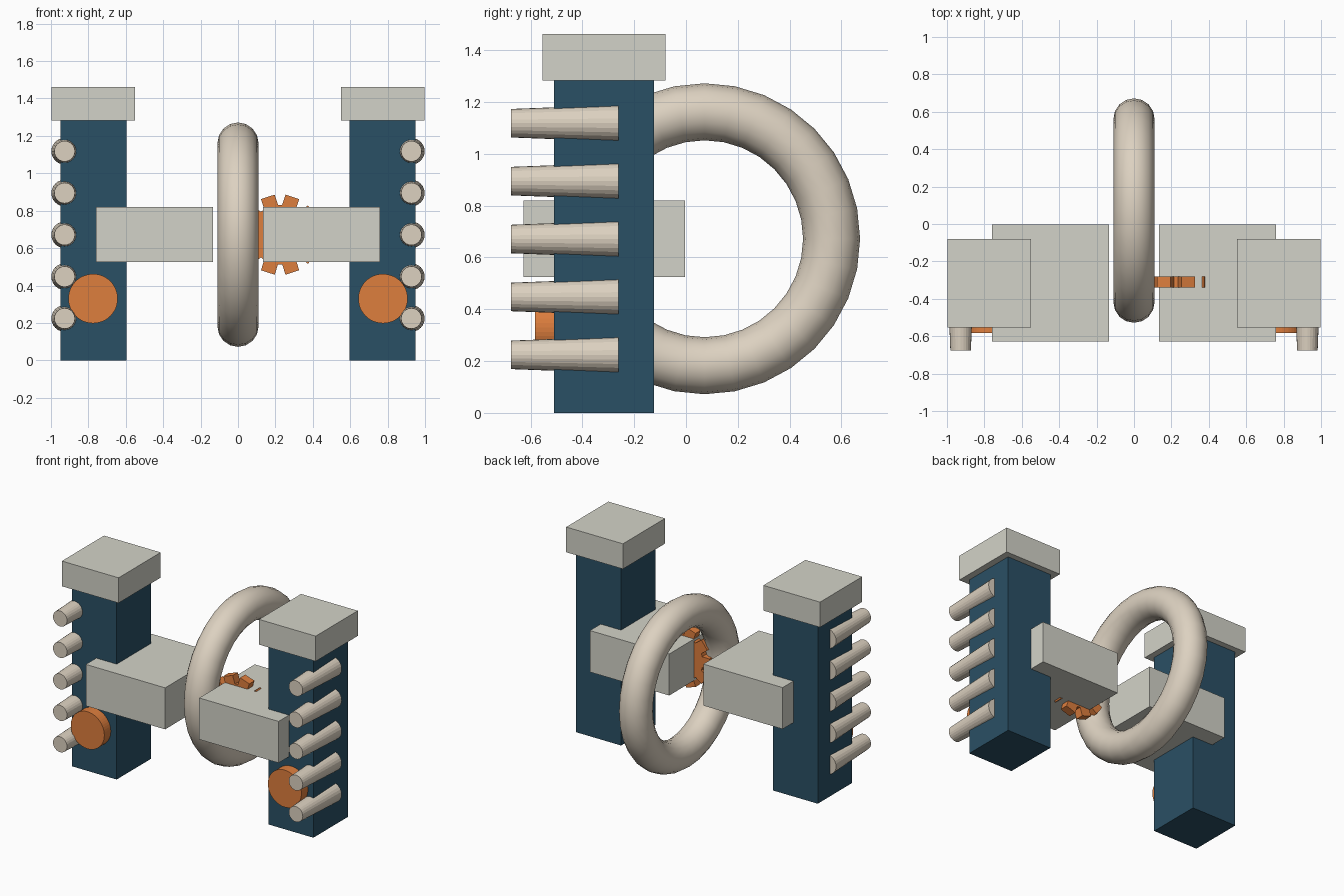
import bpy, bmesh
from math import pi, sin, cos
from mathutils import Matrix, Vector

if "Cube" in bpy.data.objects:
    bpy.data.objects.remove(bpy.data.objects["Cube"])


def material(name, rgb):
    m = bpy.data.materials.new(name)
    m.diffuse_color = (*rgb, 1)
    m.use_nodes = True
    m.node_tree.nodes["Principled BSDF"].inputs["Base Color"].default_value = m.diffuse_color
    return m


NAVY = material("navy", (0.023, 0.08, 0.13))
ORANGE = material("orange", (0.73, 0.21, 0.048))
CREAM = material("cream", (0.72, 0.64, 0.53))
STONE = material("stone", (0.65, 0.65, 0.58))


def finish(name, bm, mat):
    bmesh.ops.recalc_face_normals(bm, faces=bm.faces)
    me = bpy.data.meshes.new(name)
    bm.to_mesh(me)
    bm.free()
    ob = bpy.data.objects.new(name, me)
    bpy.context.collection.objects.link(ob)
    me.materials.append(mat)
    return ob


def box(name, x, y, z, mat):
    bm = bmesh.new()
    lo, hi = Vector((x[0], y[0], z[0])), Vector((x[1], y[1], z[1]))
    bmesh.ops.create_cube(bm, size=1, matrix=Matrix.Translation((lo + hi) / 2)
                          @ Matrix.Diagonal((*(hi - lo), 1)))
    return finish(name, bm, mat)


def cone_y(name, x, z, y0, y1, r0, r1, sides, mat):
    """Frustum along y: radius r0 at the front y0, r1 at the back y1."""
    bm = bmesh.new()
    bmesh.ops.create_cone(bm, cap_ends=True, segments=sides, radius1=r1,
                          radius2=r0, depth=y1 - y0,
                          matrix=Matrix.Translation((x, (y0 + y1) / 2, z))
                          @ Matrix.Rotation(pi / 2, 4, 'X'))
    return finish(name, bm, mat)


def span(s, a, b):
    return sorted((s * a, s * b))


# Mirrored towers
for s, side in ((-1, "left"), (1, "right")):
    box(f"column_{side}", span(s, 0.597, 0.95), (-0.51, -0.123), (0, 1.285), NAVY)
    box(f"cap_{side}", span(s, 0.552, 0.998), (-0.553, -0.08), (1.283, 1.462), STONE)
    box(f"side_block_{side}", span(s, 0.134, 0.758), (-0.627, -0.003), (0.525, 0.82), STONE)
    cone_y(f"front_disc_{side}", s * 0.775, 0.33, -0.583, -0.48, 0.132, 0.132, 48, ORANGE)
    for i in range(5):
        cone_y(f"peg_{side}_{i + 1}", s * 0.927, 0.224 + 0.2235 * i,
               -0.675, -0.26, 0.055, 0.071, 24, CREAM)

# Central upright ring
bpy.ops.mesh.primitive_torus_add(major_segments=32, minor_segments=16,
                                 major_radius=0.49, minor_radius=0.11,
                                 location=(0, 0.072, 0.672), rotation=(0, pi / 2, 0))
ring = bpy.context.object
ring.name = "central_ring"
ring.data.materials.append(CREAM)
bpy.ops.object.shade_smooth_by_angle()

# Gear: solid disc with ten square teeth
GX, GZ, GY0, GY1 = 0.225, 0.672, -0.34, -0.282
cone_y("gear_disc", GX, GZ, GY0, GY1, 0.16, 0.16, 32, ORANGE)
bm = bmesh.new()
for i in range(10):
    mat = (Matrix.Translation((GX, (GY0 + GY1) / 2, GZ))
           @ Matrix.Rotation(2 * pi * i / 10, 4, 'Y')
           @ Matrix.Translation((0.175, 0, 0))
           @ Matrix.Diagonal((0.075, GY1 - GY0, 0.077, 1)))
    bmesh.ops.create_cube(bm, size=1, matrix=mat)
finish("gear_teeth", bm, ORANGE)
